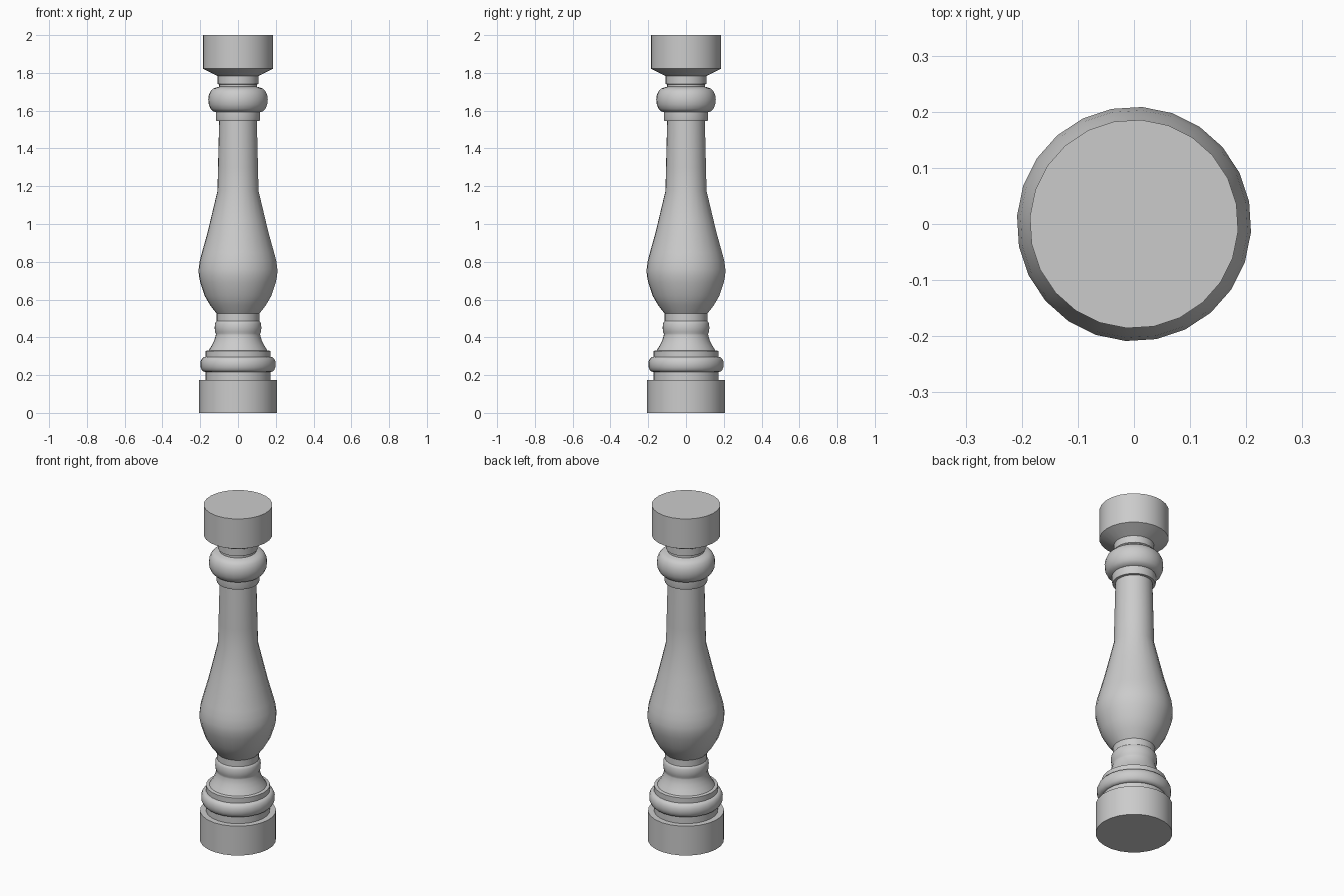
import bpy, bmesh, math

if "Cube" in bpy.data.objects:
    bpy.data.objects.remove(bpy.data.objects["Cube"])

SIDES = 24
TURN = math.radians(-4)


def bead(r_in, r_out, z0, z1, n=8):
    """Half-round moulding profile from z0 up to z1."""
    mid, half = (z0 + z1) / 2, (z1 - z0) / 2
    return [(r_in + (r_out - r_in) * math.cos(a), mid + half * math.sin(a))
            for a in (math.pi * (i / n - 0.5) for i in range(n + 1))]


def lathe(name, profile, cap_bottom=False, cap_top=False):
    """Turn an (r, z) profile, listed bottom to top, about the z axis."""
    bm = bmesh.new()
    rings = []
    for r, z in profile:
        rings.append([bm.verts.new((r * math.cos(a), r * math.sin(a), z))
                      for a in (TURN + math.tau * i / SIDES for i in range(SIDES))])
    for lo, hi in zip(rings, rings[1:]):
        for i in range(SIDES):
            j = (i + 1) % SIDES
            bm.faces.new((lo[i], lo[j], hi[j], hi[i]))
    if cap_bottom:
        bm.faces.new(rings[0][::-1])
    if cap_top:
        bm.faces.new(rings[-1])
    mesh = bpy.data.meshes.new(name)
    bm.to_mesh(mesh)
    bm.free()
    ob = bpy.data.objects.new(name, mesh)
    bpy.context.collection.objects.link(ob)
    bpy.ops.object.select_all(action='DESELECT')
    ob.select_set(True)
    bpy.context.view_layer.objects.active = ob
    bpy.ops.object.shade_smooth_by_angle(angle=math.radians(32))


# Round plinth with its top ledge
lathe("plinth", [(0.206, 0), (0.206, 0.175), (0.173, 0.175)], cap_bottom=True)

# Foot: fillet, large bead, fillet, hollow curve, small bead
lathe("foot_mouldings",
      [(0.173, 0.175), (0.173, 0.217)]
      + bead(0.176, 0.2, 0.217, 0.297)
      + [(0.173, 0.297), (0.173, 0.328), (0.155, 0.331), (0.139, 0.358),
         (0.126, 0.384), (0.118, 0.412)]
      + bead(0.118, 0.124, 0.42, 0.482, 4)
      + [(0.113, 0.487), (0.113, 0.525)])

# Vase-shaped shaft with a straight neck
lathe("vase_shaft",
      [(0.113, 0.525), (0.148, 0.57), (0.177, 0.62), (0.2, 0.69), (0.208, 0.727),
       (0.209, 0.76), (0.203, 0.805), (0.191, 0.85), (0.163, 0.95),
       (0.146, 1.02), (0.109, 1.175), (0.106, 1.3), (0.1, 1.545)])

# Collar: fillet, large bead, upper fillet
lathe("collar_mouldings",
      [(0.1, 1.545), (0.115, 1.545), (0.118, 1.557), (0.118, 1.592)]
      + bead(0.117, 0.158, 1.592, 1.722)
      + [(0.1, 1.727), (0.1, 1.738), (0.108, 1.742), (0.108, 1.783)])

# Round capital block with sloped underside
lathe("capital", [(0.108, 1.783), (0.186, 1.822), (0.186, 2.0)], cap_top=True)
